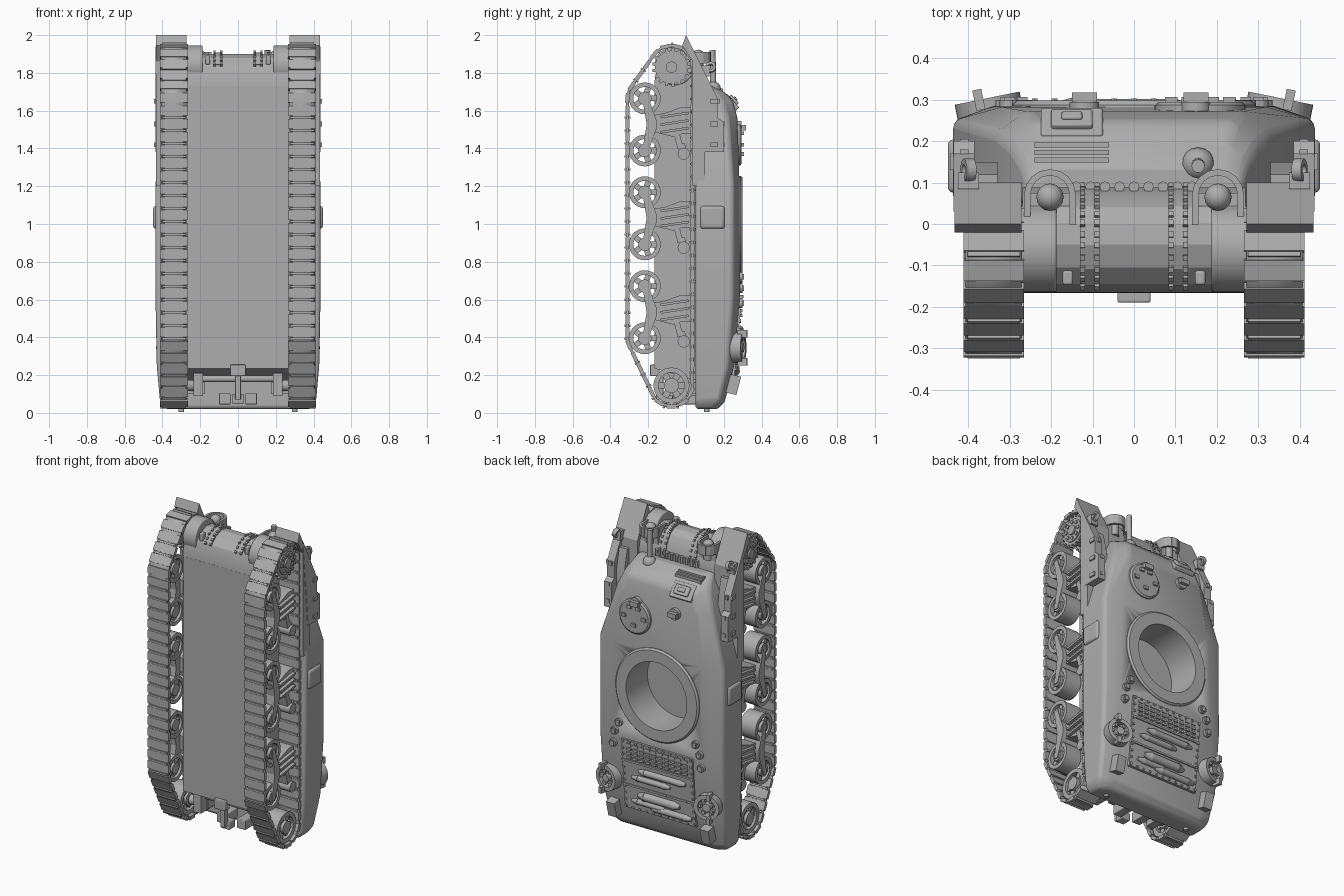
import bpy, bmesh, math
from mathutils import Vector, Matrix
from mathutils.geometry import convex_hull_2d

cube = bpy.data.objects.get("Cube")
if cube:
    bpy.data.objects.remove(cube, do_unlink=True)

grey = bpy.data.materials.new("plain grey")
grey.use_nodes = True
COLOUR = (0.42, 0.42, 0.42, 1)
grey.diffuse_color = COLOUR
grey.node_tree.nodes["Principled BSDF"].inputs["Base Color"].default_value = COLOUR


class Part:
    """Gathers simple solids into one named object."""
    def __init__(self, name):
        self.name, self.bm = name, bmesh.new()

    def box(self, c, size, rx=0, rz=0):
        m = Matrix.Translation(c) @ Matrix.Rotation(rz, 4, 'Z') @ Matrix.Rotation(rx, 4, 'X') @ Matrix.Diagonal((*size, 1))
        bmesh.ops.create_cube(self.bm, size=1, matrix=m)

    def cyl(self, a, b, r, r2=None, n=24):
        a, b = Vector(a), Vector(b)
        m = Matrix.Translation((a + b) / 2) @ (b - a).to_track_quat('Z', 'Y').to_matrix().to_4x4()
        bmesh.ops.create_cone(self.bm, cap_ends=True, segments=n, radius1=r,
                              radius2=r if r2 is None else r2, depth=(b - a).length, matrix=m)

    def ball(self, c, r, n=16):
        bmesh.ops.create_uvsphere(self.bm, u_segments=n, v_segments=n // 2, radius=r, matrix=Matrix.Translation(c))

    def prism(self, pts, x0, x1):
        """Extrudes a (y, z) outline along x."""
        rows = [[self.bm.verts.new((x, y, z)) for y, z in pts] for x in (x0, x1)]
        self.skin(rows, True)

    def skin(self, rows, caps):
        n = len(rows[0])
        for a, b in zip(rows, rows[1:]):
            for i in range(n):
                self.bm.faces.new((a[i], a[(i + 1) % n], b[(i + 1) % n], b[i]))
        if caps:
            self.bm.faces.new(rows[0])
            self.bm.faces.new(rows[-1])

    def turn(self, c, axis, profile, n=32):
        """Closed (radius, offset) profile swept round an axis through c."""
        q = Vector(axis).to_track_quat('Z', 'Y')
        rows = []
        for i in range(n):
            t = 2 * math.pi * i / n
            rows.append([self.bm.verts.new(Vector(c) + q @ Vector((r * math.cos(t), r * math.sin(t), h))) for r, h in profile])
        self.skin(rows + rows[:1], False)

    def done(self, mirror=False, bevel=0, cutter=None, solid=0):
        bmesh.ops.recalc_face_normals(self.bm, faces=self.bm.faces)
        me = bpy.data.meshes.new(self.name)
        self.bm.to_mesh(me)
        self.bm.free()
        me.materials.append(grey)
        ob = bpy.data.objects.new(self.name, me)
        bpy.context.collection.objects.link(ob)
        bpy.ops.object.select_all(action='DESELECT')
        ob.select_set(True)
        bpy.context.view_layer.objects.active = ob
        bpy.ops.object.shade_smooth_by_angle(angle=math.radians(25))
        if bevel:
            m = ob.modifiers.new("bevel", 'BEVEL')
            m.width, m.segments, m.angle_limit = bevel, 3, math.radians(28)
        if solid:
            m = ob.modifiers.new("thickness", 'SOLIDIFY')
            m.thickness, m.offset = solid, 0
        if mirror:
            ob.modifiers.new("mirror", 'MIRROR').use_clip = False
        if cutter:
            m = ob.modifiers.new("opening", 'BOOLEAN')
            m.object, m.solver = cutter, 'EXACT'
        return ob


X, Y = (1, 0, 0), (0, 1, 0)
RING_Z = 0.96
p = Part("opening_cutter")
p.cyl((0, 0.08, RING_Z), (0, 0.5, RING_Z), 0.222, n=48)
cutter = p.done()
cutter.hide_render = True
cutter.hide_set(True)

# Cast upper body lofted along its length: z, half width, top half width, shoulder y, top y
p = Part("upper_body")
rows = []
for z, w, wt, ys, yt in ((0.02, .385, .33, .14, .17), (0.06, .413, .34, .18, .205), (0.25, .43, .34, .225, .255),
                         (0.62, .437, .34, .25, .285), (1.22, .437, .32, .25, .283), (1.56, .335, .26, .22, .272),
                         (1.65, .30, .24, .19, .25), (1.70, .275, .23, .15, .20), (1.735, .26, .22, .10, .13)):
    rows.append([p.bm.verts.new((x, y, z)) for x, y in
                 ((w, .05), (w, ys), (wt, yt), (-wt, yt), (-w, ys), (-w, .05))])
p.skin(rows, True)
p.done(bevel=0.018, cutter=cutter)

p = Part("lower_hull")
p.prism(((-.167, .235), (-.167, 1.73), (.061, 1.73), (.061, .17)), -.27, .27)
p.done()

# Ring with a smooth sleeve lining the opening
p = Part("turret_ring")
p.turn((0, 0.27, RING_Z), Y, ((.214, -.188), (.22, -.188), (.22, 0), (.295, 0), (.295, .018), (.285, .028), (.214, .028)), 48)
p.done()

# Rounded nose with bolted flanges
nose = ((-.167, 1.70), (-.165, 1.78), (-.145, 1.84), (-.105, 1.88), (-.05, 1.9), (0, 1.895), (.04, 1.87),
        (.07, 1.82), (.088, 1.75), (.088, 1.68))
p = Part("nose_cover")
p.prism(nose, -0.27, 0.27)
p.done()
p = Part("nose_flanges")
grown = [(-.02 + (y + .02) * 1.04, 1.75 + (z - 1.75) * 1.06) for y, z in nose[2:]]
p.prism(grown, 0.083, 0.13)
for (y, z), (y2, z2) in zip(grown, grown[1:]):
    for k in (0, .5):
        for x in (.089, .124):
            c = (x, y + (y2 - y) * k, z + (z2 - z) * k)
            p.box(c, (.012, .014, .016), rx=math.atan2(z2 - z, y2 - y))
p.done(mirror=True)
p = Part("nose_bolts")
for i in range(-4, 5):
    p.cyl((i * .035, .09, 1.74), (i * .035, .09, 1.78), .013, n=8)
p.done()
p = Part("final_drives")
p.cyl((.187, -.06, 1.84), (.275, -.06, 1.84), .105, n=32)
p.box((.16, -.13, 1.87), (.025, .035, .05))
p.done(mirror=True, bevel=0.006)

# Tracks: a belt wrapped round the end wheels, with a shoe and a bar at every step
pts = []
for y, z, r in ((-.077, 1.83, .113), (-.213, 1.667, .097), (-.213, .397, .097), (-.077, .145, .11)):
    pts += [Vector((y + r * math.cos(a * math.pi / 20), z + r * math.sin(a * math.pi / 20))) for a in range(40)]
loop = [pts[i] for i in convex_hull_2d(pts)]
p = Part("track_belts")
p.skin([[p.bm.verts.new((x, v.x, v.y)) for v in loop] for x in (.272, .407)], False)
p.done(mirror=True, solid=0.014)
p = Part("track_shoes")
edges = list(zip(loop, loop[1:] + loop[:1]))
pitch = sum((b - a).length for a, b in edges) / 60
left = 0
for a, b in edges:
    d = b - a
    turn = math.atan2(d.y, d.x) - math.pi / 2
    while left < d.length:
        c = a + d.normalized() * left
        p.box((.339, c.x, c.y), (.146, .021, pitch * .74), rx=turn)
        c += d.normalized() * pitch / 2
        if left + pitch / 2 < d.length + .02:
            p.box((.339, c.x, c.y), (.126, .03, .011), rx=turn)
        left += pitch
    left -= d.length
p.done(mirror=True)

# Drive sprockets and rear idlers
p = Part("sprockets")
for x in (.295, .385):
    p.cyl((x - .008, -.077, 1.83), (x + .008, -.077, 1.83), .088, n=32)
    for i in range(17):
        a = 2 * math.pi * i / 17
        p.box((x, -.077 + .09 * math.cos(a), 1.83 + .09 * math.sin(a)), (.015, .024, .016), rx=a)
p.cyl((.27, -.077, 1.83), (.40, -.077, 1.83), .072)
p.cyl((.40, -.077, 1.83), (.41, -.077, 1.83), .03)
for i in range(8):
    a = math.pi * i / 4
    y, z = -.077 + .052 * math.cos(a), 1.83 + .052 * math.sin(a)
    p.cyl((.395, y, z), (.407, y, z), .011, n=8)
p.done(mirror=True)


def spoked(p, y, z, r, count, x0, x1):
    p.turn(((x0 + x1) / 2, y, z), X, ((r * .72, x0 - .34), (r, x0 - .34), (r, .34 - x0), (r * .72, .34 - x0)))
    p.cyl((x0, y, z), (x1 + .004, y, z), r * .42, n=20)
    for i in range(count):
        a = 2 * math.pi * i / count
        p.box(((x0 + x1) / 2, y + r * .55 * math.cos(a), z + r * .55 * math.sin(a)), (.08, r * .5, r * .36), rx=a)


p = Part("idlers")
spoked(p, -.077, .145, .095, 6, .285, .395)
p.cyl((.19, -.06, .145), (.28, -.077, .145), .03)
p.box((.21, -.03, .15), (.05, .16, .12))
p.box((.22, 0, .13), (.09, .1, .06))
p.done(mirror=True)

# Road wheels and suspension
p = Part("road_wheels")
mids = (1.527, 1.03, .533)
for m in mids:
    for s in (.138, -.138):
        spoked(p, -.218, m + s, .084, 5, .285, .395)
p.done(mirror=True)
p = Part("suspension_brackets")
bracket = ((-.17, -.04), (-.17, .05), (-.11, .06), (-.03, .09), (.03, .09), (.03, -.05), (-.02, -.05), (-.07, -.065))
arm = ((-.235, .16), (-.205, .16), (-.17, .06), (-.155, .02), (-.155, -.02), (-.205, -.02))
for m in mids:
    p.prism([(y, m + z) for y, z in bracket], .268, .375)
    for s in (1, -1):
        p.prism([(y, m + s * z) for y, z in arm], .29, .405)
    for k in (-.03, .01, .05):
        p.box((.38, -.06, m + k), (.03, .15, .013), rx=.15)
    p.box((.35, -.04, m - .085), (.06, .03, .09), rx=.25)
    p.box((.35, -.015, m - .13), (.06, .03, .06), rx=.25)
    p.cyl((.29, -.012, m - .155), (.395, -.012, m - .155), .032)
p.done(mirror=True)

# Fenders and side plates
p = Part("front_fenders")
p.prism(((0, 2.0), (.1, 1.80), (.1, 1.2), (.035, 1.2), (.035, 1.86), (-.02, 1.945)), .272, .434)
p.done(mirror=True)
p = Part("side_plates")
p.prism(((.03, 1.94), (.13, 1.74), (.17, 1.66), (.17, 1.56), (.20, 1.54), (.20, 1.38), (.08, 1.38)), .385, .436)
p.prism(((.08, 1.74), (.12, 1.74), (.15, 1.6), (.15, 1.38), (.08, 1.38)), .33, .386)
for z in (1.65, 1.53, 1.42):
    p.box((.437, .15, z), (.016, .04, .025))
    p.box((.41, .185 if z < 1.6 else .16, z), (.02, .04, .025))
p.done(mirror=True)
p = Part("sponson_bumps")
p.box((.425, .14, 1.035), (.05, .13, .12))
p.done(mirror=True, bevel=.015)

# Headlights with guards and towing eyes
p = Part("headlights")
p.ball((.203, .065, 1.89), .033)
p.cyl((.203, .065, 1.80), (.203, .065, 1.89), .028, n=16)
arch = [(.055, 0)] + [(.055 * math.cos(a * math.pi / 8), .07 + .055 * math.sin(a * math.pi / 8)) for a in range(9)] + [(-.055, 0)]
for (x, y), (x2, y2) in zip(arch, arch[1:]):
    d = Vector((x2 - x, y2 - y))
    p.box((.203 + (x + x2) / 2, (y + y2) / 2, 1.88), (d.length + .006, .015, .06), rz=math.atan2(d.y, d.x))
p.box((.203, .03, 1.83), (.12, .09, .07))
p.box((.165, -.015, 1.87), (.035, .035, .05))
p.done(mirror=True)
p = Part("towing_eyes")
p.turn((.40, .13, 1.83), (1, 0, .3), ((.014, -.012), (.028, -.012), (.028, .012), (.014, .012)), 16)
p.box((.40, .105, 1.81), (.05, .04, .06))
p.done(mirror=True)

# Bow gun, crew hatch, periscopes and driver's hood
p = Part("bow_gun")
p.ball((.155, .145, 1.715), .04)
p.cyl((.155, .145, 1.72), (.155, .14, 1.92), .016, n=16)
p.done()
p = Part("crew_hatch")
p.turn((.16, .262, 1.42), Y, ((.001, 0), (.11, 0), (.11, .025), (.10, .033), (.001, .033)))
for x, z in ((.09, 1.42), (.23, 1.42), (.16, 1.37), (.13, 1.48), (.19, 1.48)):
    p.box((x, .299, z), (.03, .015, .02))
p.done()
p = Part("periscopes")
for x in (.15, -.12):
    p.cyl((x, .26, 1.51), (x, .295, 1.51), .036, n=16)
    p.box((x, .30, 1.51), (.06, .035, .03))
p.done()
p = Part("driver_hood")
for lift, w, h in ((0, .15, .10), (.014, .10, .06), (.022, .05, .025)):
    p.box((-.15, .24 + lift * .75, 1.645 + lift * .65), (w, .026, h), rx=.72)
p.done(bevel=.006)
p = Part("vent_slats")
for y, z in ((.155, 1.722), (.173, 1.715), (.191, 1.707)):
    p.box((-.15, y, z), (.18, .012, .02))
p.done()

# Engine deck, following the rear slope
def deck(z, h=0):
    return .247 + (z - .18) * .09 + h


p = Part("engine_deck")
p.box((0, deck(.40), .40), (.50, .018, .45), rx=-.09)
for z in (.49, .33):
    p.box((0, deck(z, .011), z), (.50, .01, .012))
for i in range(11):
    for z in (.185, .33, .615):
        p.cyl((-.24 + i * .048, deck(z), z), (-.24 + i * .048, deck(z, .017), z), .008, n=6)
    for x in (-.24, .24):
        p.cyl((x, deck(.19 + i * .042), .19 + i * .042), (x, deck(.19 + i * .042, .017), .19 + i * .042), .008, n=6)
for i in range(10):
    for j in range(4):
        p.box((-.20 + i * .044, deck(.55, .012), .515 + j * .027), (.03, .012, .014))
p.done()
p = Part("exhaust_pipes")
for x, z, w, r in ((-.03, .44, .12, .02), (.05, .39, .09, .018), (0, .28, .10, .026), (-.08, .22, .10, .02), (.08, .235, .07, .018)):
    y = deck(z, .012)
    p.cyl((x - w, y, z), (x + w, y, z), r, n=16)
    for s in (1, -1):
        p.cyl((x + s * w, y, z), (x + s * (w + .045), y, z), r * 1.15, r * .5, n=16)
p.done()
p = Part("filler_caps")
for x, z in ((.30, .66), (.31, .58), (.27, .72)):
    p.cyl((x, .25, z), (x, .30, z), .025, n=12)
    p.box((x, .30, z), (.025, .014, .03))
p.done(mirror=True)

# Rear side reels, brackets and tow hook
p = Part("rear_reels")
tilt = Vector((.2, .98, 0))
c = Vector((.345, .255, .345))
p.turn(c, tilt, ((.055, -.06), (.08, -.06), (.08, .05), (.055, .05)))
p.cyl(c - tilt * .05, c + tilt * .05, .025, n=16)
for i in range(6):
    a = math.pi * i / 3
    p.box(c + tilt * .03 + Vector((.045 * math.cos(a), -.009 * math.cos(a), .045 * math.sin(a))), (.02, .02, .02))
for z in (.42, .27):
    p.box((.375, .30, z), (.022, .05, .04), rz=-.2)
p.box((.33, .25, .15), (.06, .06, .10), rx=-.25)
p.cyl((.30, .11, .005), (.30, .11, .04), .015, n=12)
p.done(mirror=True)
p = Part("tow_hook")
p.box((0, -.165, .225), (.08, .05, .06))
p.box((0, -.14, .14), (.03, .04, .14))
p.box((0, -.10, .075), (.06, .06, .05))
for x in (-.07, .07):
    p.box((x, 0, .075), (.06, .14, .06))
p.cyl((-.2, -.05, .18), (.2, -.05, .18), .018, n=12)
p.done(bevel=.005)
